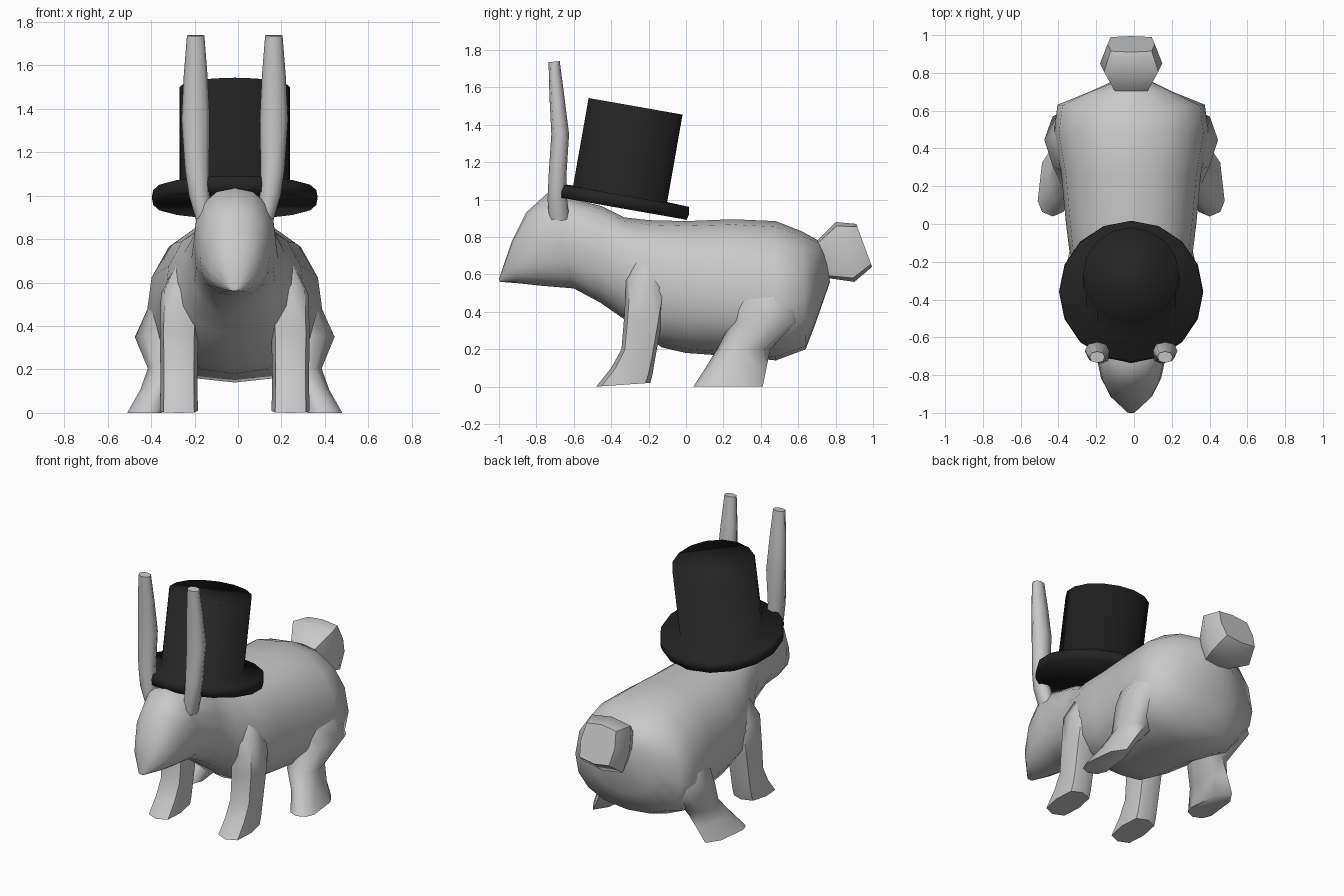
import bpy, bmesh, math
from mathutils import Vector, Matrix

if "Cube" in bpy.data.objects:
    bpy.data.objects.remove(bpy.data.objects["Cube"])

CX = -0.015  # symmetry plane


def material(name, rgb):
    m = bpy.data.materials.new(name)
    m.use_nodes = True
    m.diffuse_color = (*rgb, 1)
    m.node_tree.nodes["Principled BSDF"].inputs["Base Color"].default_value = (*rgb, 1)
    return m


fur = material("light grey fur", (0.58, 0.58, 0.58))
felt = material("black felt", (0.018, 0.018, 0.018))


def finish(name, bm, mat, angle):
    bmesh.ops.recalc_face_normals(bm, faces=bm.faces)
    me = bpy.data.meshes.new(name)
    bm.to_mesh(me)
    bm.free()
    me.materials.append(mat)
    ob = bpy.data.objects.new(name, me)
    bpy.context.collection.objects.link(ob)
    bpy.ops.object.select_all(action='DESELECT')
    ob.select_set(True)
    bpy.context.view_layer.objects.active = ob
    bpy.ops.object.shade_smooth_by_angle(angle=math.radians(angle))


def skin(bm, loops):
    for l1, l2 in zip(loops, loops[1:]):
        for i in range(len(l1)):
            j = (i + 1) % len(l1)
            bm.faces.new((l1[i], l1[j], l2[j], l2[i]))
    bm.faces.new(loops[0])
    bm.faces.new(loops[-1])


def loft(name, rings, sides=8, power=2.4, side=1, angle=60):
    """Each ring: end a (y, z), end b (y, z), half width, x offset, widest point from b to a."""
    bm = bmesh.new()
    loops = []
    for a, b, width, off, mid in rings:
        a, b = Vector((0, *a)), Vector((0, *b))
        loop = []
        for i in range(sides):
            t = math.tau * i / sides
            c, s = math.cos(t), math.sin(t)
            u = math.copysign(abs(s) ** (2 / power), s)
            v = math.copysign(abs(c) ** (2 / power), c)
            p = b.lerp(a, mid + v * ((1 - mid) if v > 0 else mid))
            p.x = CX + side * (off + width * u)
            loop.append(bm.verts.new(p))
        loops.append(loop)
    skin(bm, loops)
    finish(name, bm, fur, angle)


# Head and body: top point, bottom point, half width
loft("body", [
    ((-1.0, .575), (-.995, .56), .02, 0, .5),
    ((-.93, .78), (-.90, .553), .11, 0, .42),
    ((-.855, .93), (-.78, .54), .16, 0, .45),
    ((-.74, 1.035), (-.60, .525), .19, 0, .5),
    ((-.45, .965), (-.46, .45), .20, 0, .5),
    ((-.33, .905), (-.33, .36), .25, 0, .45),
    ((-.20, .89), (-.13, .21), .325, 0, .45),
    ((0, .885), (0, .18), .345, 0, .45),
    ((.25, .895), (.28, .16), .37, 0, .42),
    ((.48, .885), (.48, .14), .41, 0, .38),
    ((.62, .83), (.64, .20), .39, 0, .42),
    ((.71, .78), (.69, .33), .22, 0, .5),
    ((.74, .74), (.77, .56), .10, 0, .5),
], sides=16, power=2.3)

# Boxy tail
loft("tail", [
    ((.70, .78), (.76, .58), .10, 0, .5),
    ((.80, .88), (.90, .56), .165, 0, .5),
    ((.91, .87), (.995, .64), .125, 0, .5),
], power=5, angle=50)

for label, s in (("left", 1), ("right", -1)):
    # Front leg: front point, back point, half width, sideways offset
    loft(label + "_front_leg", [
        ((-.26, .72), (-.08, .66), .07, .20, .5),
        ((-.32, .57), (-.10, .52), .09, .25, .5),
        ((-.33, .38), (-.13, .34), .088, .257, .5),
        ((-.345, .2), (-.165, .15), .085, .257, .5),
        ((-.40, .10), (-.18, .06), .086, .257, .5),
        ((-.48, 0), (-.19, .02), .088, .257, .5),
    ], power=3.2, side=s)

    # Hind leg: thigh merging into the hip, foot splayed outwards
    loft(label + "_hind_leg", [
        ((.28, .62), (.62, .60), .11, .22, .4),
        ((.24, .50), (.62, .47), .13, .27, .4),
        ((.25, .36), (.62, .34), .15, .31, .47),
        ((.17, .21), (.45, .20), .10, .30, .5),
        ((.11, .11), (.43, .10), .075, .36, .65),
        ((.04, 0), (.41, 0), .08, .415, .78),
    ], power=2, side=s)

    # Ear
    loft(label + "_ear", [
        ((-.73, .86), (-.62, .86), .04, .13, .5),
        ((-.74, 1.0), (-.635, 1.0), .048, .163, .5),
        ((-.735, 1.12), (-.64, 1.12), .055, .174, .5),
        ((-.72, 1.35), (-.625, 1.35), .065, .18, .5),
        ((-.73, 1.55), (-.65, 1.55), .055, .18, .5),
        ((-.735, 1.735), (-.675, 1.74), .04, .18, .5),
    ], side=s)

# Tilted top hat, turned from one profile of (radius, height)
profile = [(.375, 0), (.382, .035), (.375, .07), (.255, .075), (.255, .55)]
sides = 16
bm = bmesh.new()
skin(bm, [[bm.verts.new((r * math.cos(math.tau * i / sides),
                         r * math.sin(math.tau * i / sides), h))
           for i in range(sides)] for r, h in profile])
tilt = Matrix.Translation((CX, -.365, .957)) @ Matrix.Rotation(math.radians(-10), 4, 'X')
bmesh.ops.transform(bm, matrix=tilt, verts=bm.verts)
finish("top_hat", bm, felt, 180)
